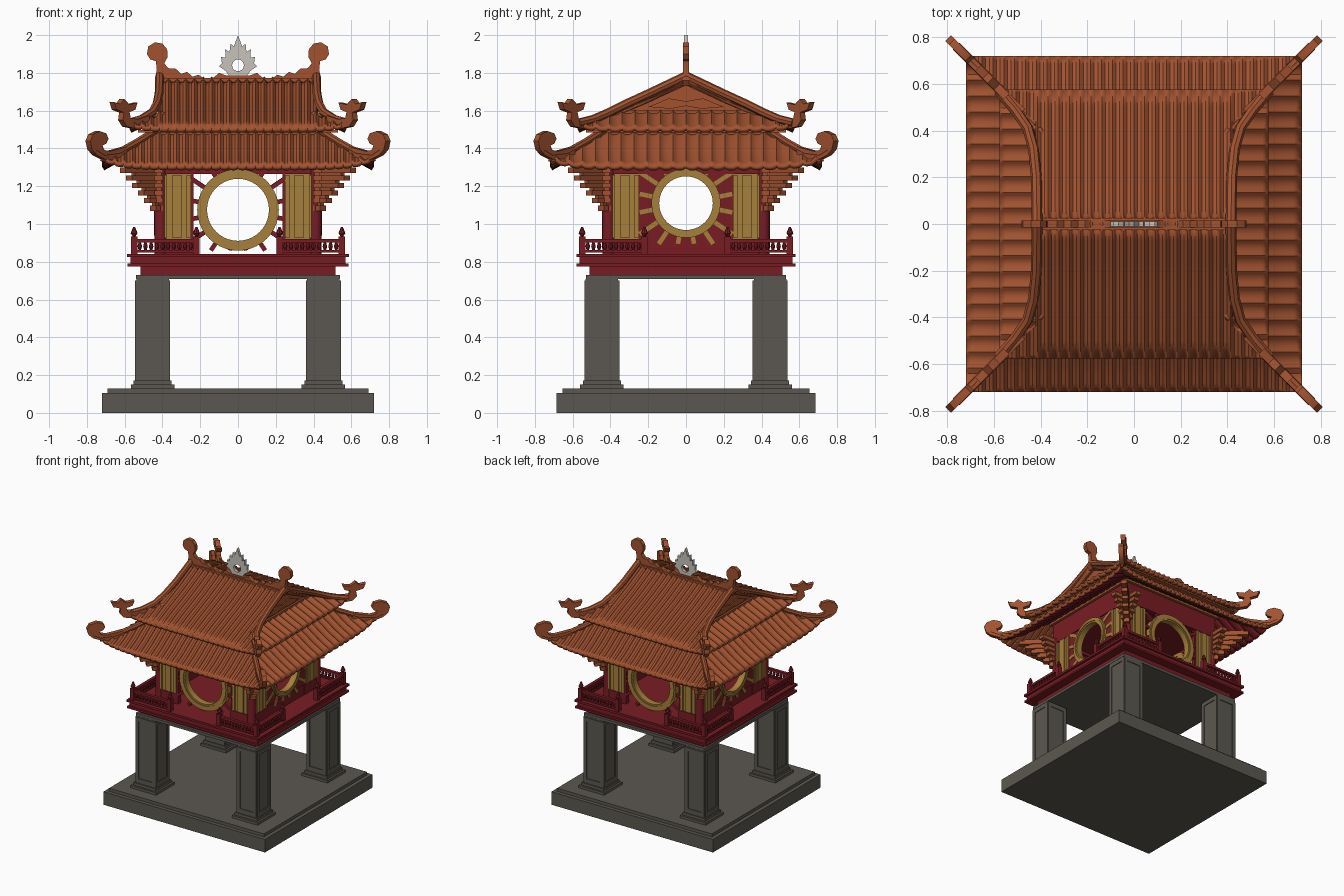
import bpy, bmesh
from math import pi, cos, sin, radians, sqrt
from mathutils import Matrix, Vector

cube = bpy.data.objects.get("Cube")
if cube:
    bpy.data.objects.remove(cube, do_unlink=True)


def material(name, r, g, b):
    m = bpy.data.materials.new(name)
    m.use_nodes = True
    m.diffuse_color = (r, g, b, 1)
    m.node_tree.nodes["Principled BSDF"].inputs["Base Color"].default_value = (r, g, b, 1)
    return m


CLAY = material("terracotta", .36, .085, .03)
RED = material("dark red", .19, .012, .017)
GOLD = material("old gold", .39, .215, .045)
STONE = material("grey stone", .105, .097, .082)
PALE = material("pale stone", .58, .55, .5)
UPRIGHT = Matrix.Rotation(pi / 2, 4, 'X')


def turn(k):
    return Matrix.Rotation(k * pi / 2, 4, 'Z')


def link(name, mesh, *mats):
    mesh.materials.clear()
    for m in mats:
        mesh.materials.append(m)
    ob = bpy.data.objects.new(name, mesh)
    bpy.context.collection.objects.link(ob)
    return ob


def finish(name, bm, *mats):
    mesh = bpy.data.meshes.new(name)
    bm.to_mesh(mesh)
    bm.free()
    return link(name, mesh, *mats)


def block(bm, x, y, z, frame=Matrix()):
    """Add a box from three (low, high) ranges."""
    mid = [(a + b) / 2 for a, b in (x, y, z)]
    size = [b - a for a, b in (x, y, z)]
    bmesh.ops.create_cube(bm, size=1, matrix=frame @ Matrix.Translation(mid) @ Matrix.Diagonal((*size, 1)))


def slab(bm, hx, hy, z0, z1):
    block(bm, (-hx, hx), (-hy, hy), (z0, z1))


def spindle(bm, x, y, z0, z1, r0, r1, frame=Matrix(), sides=8):
    bmesh.ops.create_cone(bm, cap_ends=True, segments=sides, radius1=r0, radius2=r1, depth=z1 - z0,
                          matrix=frame @ Matrix.Translation((x, y, (z0 + z1) / 2)))


def from_curve(name, curve, matrix, mat):
    tmp = bpy.data.objects.new(name, curve)
    bpy.context.collection.objects.link(tmp)
    mesh = bpy.data.meshes.new_from_object(tmp.evaluated_get(bpy.context.evaluated_depsgraph_get()))
    bpy.data.objects.remove(tmp, do_unlink=True)
    mesh.transform(matrix)
    return link(name, mesh, mat)


def add_spline(curve, pts, closed):
    s = curve.splines.new('POLY')
    s.points.add(len(pts) - 1)
    for p, co in zip(s.points, pts):
        p.co = (*co, 0, 1)[:4] if len(co) == 2 else (*co, 1)
    s.use_cyclic_u = closed


def plate(name, outlines, thick, matrix, mat):
    """Flat cut-out; inner outlines become holes."""
    c = bpy.data.curves.new(name, 'CURVE')
    c.dimensions, c.fill_mode, c.extrude = '2D', 'BOTH', thick / 2
    for o in outlines:
        add_spline(c, o, True)
    return from_curve(name, c, matrix, mat)


def tube(name, pts, radius, matrix, mat):
    c = bpy.data.curves.new(name, 'CURVE')
    c.dimensions, c.bevel_depth, c.bevel_resolution, c.use_fill_caps = '3D', radius, 2, True
    add_spline(c, pts, False)
    return from_curve(name, c, matrix, mat)


def circle(r, z, n=40):
    return [(r * cos(2 * pi * i / n), z + r * sin(2 * pi * i / n)) for i in range(n)]


def height(profile, d):
    for (a, za), (b, zb) in zip(profile, profile[1:]):
        if d <= b:
            return za + (zb - za) * (d - a) / (b - a)
    return profile[-1][1]


def tiled_slope(name, profile, inner, gable, lift, pitch, k, under):
    """Ribbed roof side cut along its hips, with lifted corners."""
    outer = profile[-1][0]
    ribs = 2 * round(outer / pitch) + 1
    n, rows = ribs * 6, 8
    bm = bmesh.new()
    cols = []
    for i in range(n + 1):
        x = -outer + 2 * outer * i / n
        start = inner if abs(x) <= gable else min(max(inner, abs(x)), outer - .004)
        col = []
        for j in range(rows + 1):
            d = start + (outer - start) * j / rows
            z = height(profile, d) + lift * (abs(x) * d / outer ** 2) ** 7
            z += .016 * max(0, -cos(2 * pi * i / 6))
            col.append(bm.verts.new(turn(k) @ Vector((x, -d, z))))
        cols.append(col)
    for a, b in zip(cols, cols[1:]):
        for j in range(rows):
            bm.faces.new((a[j], a[j + 1], b[j + 1], b[j]))
    ob = finish(name, bm, CLAY, under)
    s = ob.modifiers.new("thickness", 'SOLIDIFY')
    s.thickness, s.offset, s.material_offset = .024, -1, 1


# Stone base, four pillars with raised panels, and slab above
bm = bmesh.new()
slab(bm, .72, .685, 0, .105)
slab(bm, .69, .655, .105, .13)
for sx in (-1, 1):
    for sy in (-1, 1):
        at = Matrix.Translation((sx * .452, sy * .445, 0))
        for h, z0, z1 in ((.115, .13, .15), (.1, .15, .172), (.086, .172, .71)):
            block(bm, (-h, h), (-h, h), (z0, z1), at)
        for k in range(4):
            for x0, x1, z0, z1 in ((-.086, -.06, .17, .7), (.06, .086, .17, .7),
                                   (-.06, .06, .17, .21), (-.06, .06, .67, .7)):
                block(bm, (x0, x1), (-.092, -.085), (z0, z1), at @ turn(k))
slab(bm, .54, .53, .708, .73)
finish("stone_base", bm, STONE)

# Red platform
bm = bmesh.new()
for hx, hy, z0, z1 in ((.515, .51, .73, .775), (.585, .58, .775, .79),
                       (.57, .565, .79, .825), (.588, .58, .825, .842)):
    slab(bm, hx, hy, z0, z1)
finish("platform", bm, RED)

# Railing with spindles, posts and round finials
bm = bmesh.new()
for k in range(4):
    f = turn(k)
    for s in (-1, 1):
        lo, hi = sorted((s * .22, s * .55))
        for z0, z1 in ((.85, .862), (.902, .92)):
            block(bm, (lo, hi), (-.562, -.538), (z0, z1), f)
        for i in range(10):
            x = s * (.25 + .03 * i)
            spindle(bm, x, -.55, .86, .882, .006, .012, f)
            spindle(bm, x, -.55, .882, .904, .012, .006, f)
        for x in ((.22, .55) if s == 1 else (-.22,)):
            block(bm, (x - .017, x + .017), (-.567, -.533), (.84, .935), f)
            spindle(bm, x, -.55, .935, .95, .008, .017, f)
            spindle(bm, x, -.55, .95, .985, .019, .005, f)
finish("railing", bm, RED)

# Red timber frame: corner columns, sills, lintels, ceiling
bm = bmesh.new()
for k in range(4):
    f = turn(k)
    spindle(bm, .41, -.41, .84, 1.3, .032, .032, f, 16)
    block(bm, (-.43, .43), (-.43, -.39), (1.265, 1.3), f)
    for s in (-1, 1):
        block(bm, sorted((s * .235, s * .43)), (-.43, -.39), (.84, .92), f)
        block(bm, sorted((s * .235, s * .25)), (-.425, -.395), (.84, 1.27), f)
    if k % 2:
        block(bm, (-.235, .235), (-.425, -.395), (.84, .925), f)
slab(bm, .43, .43, 1.29, 1.46)
finish("timber_frame", bm, RED)

# Gold wall panels with raised borders
bm = bmesh.new()
for k in range(4):
    for s in (-1, 1):
        block(bm, sorted((s * .25, s * .385)), (-.422, -.4), (.92, 1.265), turn(k))
        for a, b in ((.25, .272), (.3, .348), (.376, .4)):
            block(bm, sorted((s * a, s * b)), (-.434, -.42), (.925, 1.26), turn(k))
finish("gold_panels", bm, GOLD)

# Round windows: open spokes front and back, solid walls on the sides
for k in range(4):
    side = k % 2
    cz, r0, r1 = (1.11, .142, .183) if side else (1.075, .164, .216)
    f = turn(k) @ Matrix.Translation((0, -.415, 0)) @ UPRIGHT
    plate("window_ring", [circle(r1, cz), circle(r0, cz)], .05, f, GOLD)
    plate("window_bead", [circle(r1 - .012, cz), circle(r0 + .012, cz)], .062, f, GOLD)
    if side:
        plate("side_wall", [[(-.24, .9), (.24, .9), (.24, 1.29), (-.24, 1.29)], circle(r0 + .01, cz)],
              .016, f, RED)
    bm = bmesh.new()
    for i in range(16):
        a = 2 * pi * (i + .5) / 16
        edge = min(.245 / abs(cos(a)), .215 / abs(sin(a)))
        spoke = f @ Matrix.Translation((0, cz, 0)) @ Matrix.Rotation(a, 4, 'Z')
        if edge > r1:
            block(bm, (r1 - .01, edge), (-.012, .012), (-.014, .014), spoke)
    finish("window_spokes", bm, GOLD if side else RED)

# Stepped brackets below the eaves: one diagonal and two straight per corner
bm = bmesh.new()
for k in range(4):
    corner = turn(k) @ Matrix.Translation((.42, -.42, 0))
    for angle, stretch in ((-45, sqrt(2)), (0, .7), (-90, .7)):
        f = corner @ Matrix.Rotation(radians(angle), 4, 'Z')
        for i in range(6):
            z = 1.07 + i * .04
            reach = (.03 + .032 * i) * stretch
            block(bm, (0, reach), (-.022, .022), (z, z + .028), f)
            block(bm, (0, reach * .85), (-.014, .014), (z + .02, z + .042), f)
finish("eave_brackets", bm, CLAY)

# Roof slopes
LOWER = [(.43, 1.485), (.52, 1.43), (.62, 1.36), (.72, 1.305)]
UPPER = [(0, 1.765), (.2, 1.668), (.42, 1.575), (.575, 1.505)]
for k in range(4):
    side = k % 2
    tiled_slope("lower_roof", LOWER, .43, 0, .05, .072 if side else .048, k, RED if side else CLAY)
    tiled_slope("upper_roof", UPPER, .37 if side else 0, .37 if side else .42, .03,
                .072 if side else .048, k, CLAY)
bm = bmesh.new()
slab(bm, .45, .45, 1.43, 1.5)
slab(bm, .53, .53, 1.485, 1.497)
finish("roof_neck", bm, CLAY)

# Gable ends with a raised border and inner motif
def triangle(w, z0, z1):
    return [(-w, z0), (w, z0), (0, z1)]


for k in (1, 3):
    f = turn(k) @ UPRIGHT
    plate("gable", [triangle(.4, 1.57, 1.755)], .02, Matrix.Translation((.38 * (2 - k), 0, 0)) @ f, CLAY)
    plate("gable_border", [triangle(.37, 1.585, 1.752), triangle(.29, 1.602, 1.733)], .02,
          Matrix.Translation((.395 * (2 - k), 0, 0)) @ f, CLAY)
    plate("gable_motif", [[(-.2, 1.62), (-.08, 1.61), (0, 1.625), (.08, 1.61), (.2, 1.62), (.09, 1.665),
                           (0, 1.65), (-.09, 1.665)]], .014, Matrix.Translation((.393 * (2 - k), 0, 0)) @ f, CLAY)

# Hip ridges, gable ridges and upturned corner scrolls
LOWER_SCROLL = [(.6, 1.36), (.7, 1.335), (.76, 1.365), (.785, 1.395), (.795, 1.44), (.78, 1.475), (.745, 1.492),
                (.71, 1.48), (.698, 1.45), (.71, 1.425), (.73, 1.415), (.72, 1.392), (.69, 1.385), (.6, 1.41)]
UPPER_SCROLL = [(.48, 1.54), (.55, 1.505), (.6, 1.515), (.622, 1.55), (.617, 1.59), (.655, 1.605), (.668, 1.645),
                (.635, 1.635), (.615, 1.662), (.587, 1.632), (.545, 1.642), (.556, 1.605), (.587, 1.592),
                (.58, 1.56), (.54, 1.555), (.48, 1.575)]
for k in range(4):
    diagonal = turn(k) @ Matrix.Rotation(-pi / 4, 4, 'Z') @ UPRIGHT @ Matrix.Diagonal((sqrt(2), 1, 1, 1))
    plate("lower_scroll", [LOWER_SCROLL], .036, diagonal, CLAY)
    plate("upper_scroll", [UPPER_SCROLL], .036, diagonal, CLAY)
    tube("lower_hip_ridge", [(d, -d, z) for d, z in ((.43, 1.5), (.54, 1.43), (.64, 1.375), (.72, 1.365),
                                                     (.76, 1.39))], .02, turn(k), CLAY)
for sx in (-1, 1):
    for sy in (-1, 1):
        path = [(.415, 0, 1.785), (.418, .2, 1.69), (.43, .32, 1.635), (.455, .41, 1.59), (.51, .49, 1.555),
                (.58, .57, 1.535)]
        tube("gable_ridge", [(x * sx, y * sy, z) for x, y, z in path], .023, Matrix(), CLAY)

# Main ridge rising to curled ends, with a wavy crest
half = [(.06, 1.785), (.1, 1.8), (.13, 1.775), (.18, 1.77), (.21, 1.79), (.24, 1.78), (.27, 1.805), (.3, 1.795),
        (.33, 1.822), (.37, 1.825), (.39, 1.85), (.372, 1.885), (.375, 1.925), (.4, 1.955), (.44, 1.962),
        (.475, 1.94), (.482, 1.9), (.465, 1.872), (.435, 1.862), (.43, 1.82), (.44, 1.76), (.42, 1.73)]
plate("main_ridge", [half + [(-x, z) for x, z in reversed(half)]], .032, UPRIGHT, CLAY)
bm = bmesh.new()
block(bm, (-.42, .42), (-.026, .026), (1.735, 1.772))
finish("ridge_cap", bm, CLAY)

# Pale flame with a round opening
half = [(.04, 1.775), (.065, 1.81), (.1, 1.835), (.085, 1.85), (.09, 1.885), (.066, 1.88), (.068, 1.925),
        (.045, 1.91), (.04, 1.955), (.022, 1.94)]
plate("ridge_flame", [half + [(0, 2)] + [(-x, z) for x, z in reversed(half)], circle(.031, 1.84, 20)],
      .022, UPRIGHT, PALE)

# Smooth rounded parts while keeping edges crisp
bpy.ops.object.select_all(action='DESELECT')
for ob in bpy.context.collection.objects:
    if ob.type == 'MESH':
        ob.select_set(True)
        bpy.context.view_layer.objects.active = ob
bpy.ops.object.shade_smooth_by_angle(angle=radians(35))
